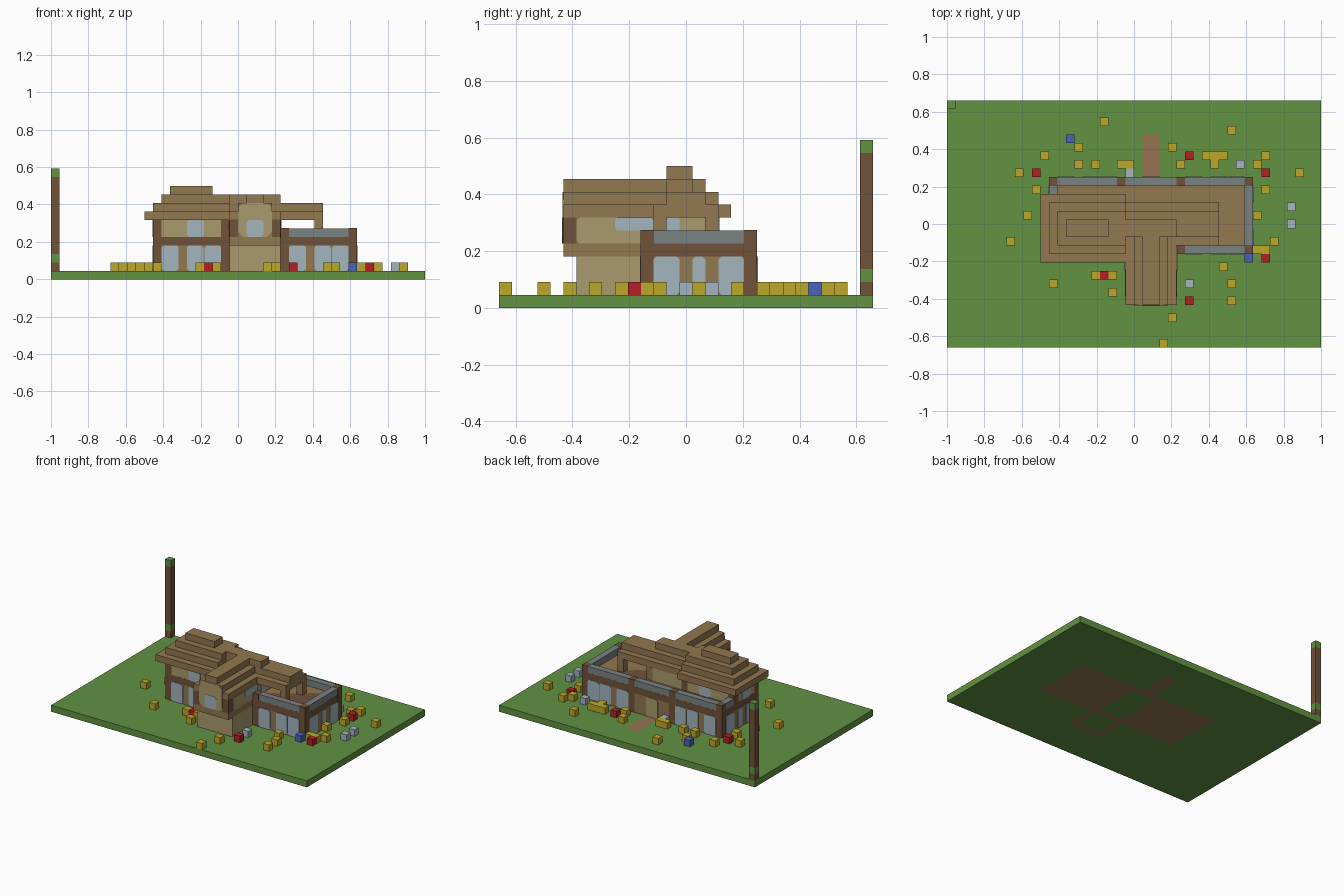
import bpy, bmesh
from mathutils import Vector

cube = bpy.data.objects.get("Cube")
if cube:
    bpy.data.objects.remove(cube)

U = 1 / 22            # size of one block
NX, NY = 44, 29       # plot size in blocks


def srgb(v):
    v /= 255
    return v / 12.92 if v < 0.04045 else ((v + 0.055) / 1.055) ** 2.4


def material(name, *rgb):
    m = bpy.data.materials.new(name)
    m.use_nodes = True
    col = (*[srgb(c) for c in rgb], 1)
    m.diffuse_color = col
    m.node_tree.nodes["Principled BSDF"].inputs["Base Color"].default_value = col
    return m


GRASS = material("grass green", 98, 146, 66)
WOOD = material("light wood", 146, 120, 80)
DARK = material("dark wood", 112, 82, 58)
TAN = material("tan plank", 170, 154, 110)
GLASS = material("pale glass", 162, 182, 190)
STONE = material("grey stone", 122, 130, 130)
YELLOW = material("yellow", 188, 168, 42)
RED = material("red", 178, 32, 36)
BLUE = material("blue", 74, 98, 188)
PATH = material("path brown", 150, 116, 84)


def place(i, j, k):
    return Vector(((i - NX / 2) * U, (j - NY / 2) * U, k * U))


def finish(name, bm, *mats):
    bmesh.ops.recalc_face_normals(bm, faces=bm.faces)
    me = bpy.data.meshes.new(name)
    bm.to_mesh(me)
    bm.free()
    for m in mats:
        me.materials.append(m)
    ob = bpy.data.objects.new(name, me)
    bpy.context.collection.objects.link(ob)
    return ob


def box(name, mat, i, j, k, grow=0.0):
    """Box spanning block ranges i, j and k."""
    bm = bmesh.new()
    bmesh.ops.create_cube(bm, size=1)
    for v in bm.verts:
        v.co = place(*[r[1] + grow if c > 0 else r[0] - grow
                       for c, r in zip(v.co, (i, j, k))])
    return finish(name, bm, mat)


def plate(name, mat, side, at, a, k, cut=0.25, lift=0.08):
    """Thin panel with clipped corners on a wall facing side."""
    (a0, a1), (k0, k1) = a, k
    pts = [(a0 + cut, k0), (a1 - cut, k0), (a1, k0 + cut), (a1, k1 - cut),
           (a1 - cut, k1), (a0 + cut, k1), (a0, k1 - cut), (a0, k0 + cut)]
    sign = 1 if side in ("right", "back") else -1
    bm = bmesh.new()
    rings = []
    for d in (at, at + sign * lift):
        flat = side in ("front", "back")
        rings.append([bm.verts.new(place(p, d, q) if flat else place(d, p, q))
                      for p, q in pts])
    for ring in rings:
        bm.faces.new(ring)
    for n in range(8):
        m = (n + 1) % 8
        bm.faces.new((rings[0][n], rings[0][m], rings[1][m], rings[1][n]))
    return finish(name, bm, mat)


# Lawn, with the footprint of house and path in its faces
def footprint(i, j):
    if 23 <= i < 25 and 20 <= j < 25:
        return 2
    wing = 11 <= j < 20 and (12 <= i < 21 or 27 <= i < 36)
    hall = 21 <= i < 27 and 6 <= j < 20
    ring = hall and (i in (21, 26) or j in (6, 11, 19))
    return 1 if wing or ring else 0


bm = bmesh.new()
bmesh.ops.create_grid(bm, x_segments=NX, y_segments=NY, size=0.5)
for v in bm.verts:
    v.co = place((v.co.x + 0.5) * NX, (v.co.y + 0.5) * NY, 0)
for f in bm.faces:
    c = f.calc_center_median()
    f.material_index = footprint(int(c.x / U + NX / 2), int(c.y / U + NY / 2))
top = bmesh.ops.extrude_face_region(bm, geom=list(bm.faces), use_keep_orig=True)
for v in top["geom"]:
    if isinstance(v, bmesh.types.BMVert):
        v.co.z = U
bm.normal_update()
for f in bm.faces:
    if abs(f.normal.z) < 0.5:
        f.material_index = 0
finish("lawn", bm, GRASS, WOOD, PATH)

# Ground floor and the band above it
box("ground_floor", WOOD, (12, 36), (11, 20), (1, 5))
for i in ((12, 21), (27, 36)):
    box("wall_band", DARK, i, (11, 20), (4, 4.99), 0.01)
box("hall_band", DARK, (21, 27), (19, 20), (4, 4.99), 0.01)

# Stone parapet round the deck
box("back_parapet", STONE, (12, 36), (19, 20), (5, 6))
box("right_parapet", STONE, (35, 36), (11, 20), (5, 5.995))
box("front_parapet", STONE, (27, 36), (11, 12), (5, 5.99))
box("left_parapet", STONE, (12, 13), (17, 20), (5, 5.99))

# Corner posts
for i in (12, 20, 27, 35):
    for j in (11, 19):
        box("corner_post", DARK, (i, i + 1), (j, j + 1), (1, 6), 0.02)

# Ground floor windows
for base in (12, 27):
    for side, at in (("front", 11), ("back", 20)):
        for a, b in ((1, 3), (4, 5.92), (6.08, 8)):
            plate("window", GLASS, side, at, (base + a, base + b), (1, 4))
for side, at in (("left", 12), ("right", 36)):
    for a in ((12, 14), (15, 16), (17, 19)):
        plate("side_window", GLASS, side, at, a, (1, 4))
plate("back_door", TAN, "back", 20, (23, 25), (1, 4))

# Upper floor of the left wing and the hall
box("upper_left_wing", TAN, (12, 21), (11, 17), (5, 7))
box("upper_hall", TAN, (21, 27), (12, 17), (5, 7))
for i in (12, 20):
    for j in (11, 16):
        box("upper_post", DARK, (i, i + 1), (j, j + 1), (5, 7), 0.02)
plate("upper_window", GLASS, "front", 11, (16, 18), (5, 7))
plate("upper_window", GLASS, "back", 17, (16, 18), (5, 7))
plate("upper_side_window", GLASS, "left", 12, (13, 15), (5, 7))
plate("hall_window", GLASS, "right", 27, (13, 14), (5, 7), 0.15)
box("hall_post", WOOD, (26, 27), (16, 17), (5, 7), 0.02)

# Stepped hip roof of the left wing
for n, right in enumerate((21, 21, 21, 19)):
    box("left_roof_step", WOOD, (11 + n, right), (10 + n, 18 - n), (7 + n, 8 + n))

# Stepped roof of the right wing on two posts
box("right_roof_lower", WOOD, (21, 32), (12, 17), (7, 8))
box("right_roof_upper", WOOD, (21, 32), (13, 16), (8, 9))
box("right_roof_ridge", WOOD, (19, 27), (13, 15), (9, 10))
for j in (12, 16):
    box("roof_post", WOOD, (31, 32), (j, j + 1), (5, 7))

# Front porch with its own gable
box("porch_base", TAN, (21, 27), (6, 11), (1, 4))
box("porch_room", WOOD, (21, 27), (5, 12), (4, 8))
box("porch_roof_step", WOOD, (22, 26), (5, 13), (8, 9))
box("porch_roof_ridge", WOOD, (23, 25), (5, 14), (9, 10))
for i in (21, 26):
    box("porch_post", DARK, (i, i + 1), (5, 6), (5, 7), 0.02)
plate("porch_front_panel", TAN, "front", 5, (22, 26), (5, 9), 0.6)
plate("porch_front_window", GLASS, "front", 5, (23, 25), (5, 7), 0.3, 0.12)
for side, at, end in (("left", 21, 11), ("right", 27, 12)):
    plate("porch_side_panel", TAN, side, at, (6, end), (5, 7))
    plate("porch_side_window", GLASS, side, at, (9, end), (6, 7), 0.15, 0.12)

# Tall corner pole
for mat, k in ((DARK, (1, 2)), (GRASS, (2, 3)), (DARK, (3, 12)), (GRASS, (12, 13))):
    box("pole_segment", mat, (0, 1), (28, 29), k)

# Flowers: plot row, then the columns planted in it
yellow = {26: [18], 25: [33], 23: [15, 26], 22: [11, 30, 31, 32, 37],
          21: [15, 17, 20, 21, 27, 31, 36], 20: [8, 41], 18: [10, 37],
          15: [9, 36], 12: [7, 38], 11: [36, 37], 9: [32], 8: [17, 19],
          7: [12, 33], 6: [19], 5: [33], 3: [26], 0: [25]}
red = {22: [28], 20: [10, 37], 10: [37], 8: [18], 5: [28]}
blue = {24: [14], 10: [35]}
pale = {21: [34], 20: [21], 16: [40], 14: [40], 7: [28]}
for mat, rows in ((YELLOW, yellow), (RED, red), (BLUE, blue), (GLASS, pale)):
    for j, columns in rows.items():
        for i in columns:
            box("flower", mat, (i, i + 1), (j, j + 1), (1, 2))
